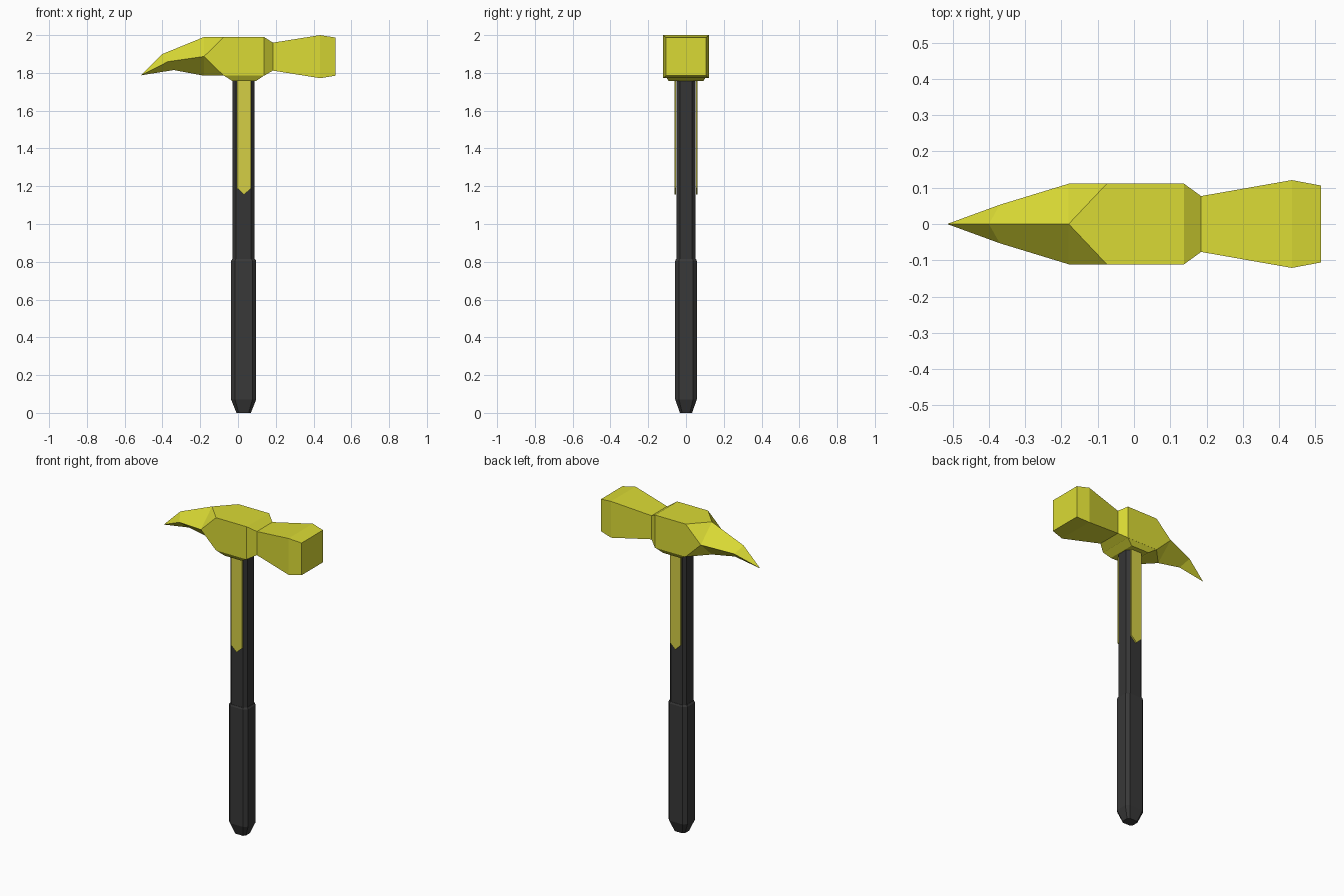
import bpy, bmesh
from mathutils import Vector

if "Cube" in bpy.data.objects:
    bpy.data.objects.remove(bpy.data.objects["Cube"])


def material(name, rgb):
    m = bpy.data.materials.new(name)
    m.diffuse_color = (*rgb, 1)
    m.use_nodes = True
    m.node_tree.nodes["Principled BSDF"].inputs["Base Color"].default_value = m.diffuse_color
    return m


YELLOW = material("yellow", (0.70, 0.70, 0.035))
PLATE = material("dull_yellow", (0.66, 0.62, 0.06))
BLACK = material("black", (0.036, 0.036, 0.036))
GRIP = material("dark_grey", (0.040, 0.040, 0.040))


def finish(name, bm, mat):
    bmesh.ops.recalc_face_normals(bm, faces=bm.faces)
    me = bpy.data.meshes.new(name)
    bm.to_mesh(me)
    bm.free()
    me.materials.append(mat)
    ob = bpy.data.objects.new(name, me)
    bpy.context.collection.objects.link(ob)
    return ob


def loft(name, rings, mat):
    """Skin equal-sized rings; a one-point last ring makes a tip."""
    bm = bmesh.new()
    vs = [[bm.verts.new(p) for p in r] for r in rings]
    bm.faces.new(vs[0])
    for a, b in zip(vs, vs[1:]):
        n = len(a)
        for i in range(n):
            j = (i + 1) % n
            bm.faces.new((a[i], a[j], b[0]) if len(b) == 1 else (a[i], a[j], b[j], b[i]))
    if len(vs[-1]) > 2:
        bm.faces.new(vs[-1])
    return finish(name, bm, mat)


def octagon(z, hx, hy, c, cx=0.03):
    pts = [(hx, hy - c), (hx - c, hy), (c - hx, hy), (-hx, hy - c),
           (-hx, c - hy), (c - hx, -hy), (hx - c, -hy), (hx, c - hy)]
    return [(x + cx, y, z) for x, y in pts]


def rect_x(x, hy, z0, z1):
    return [(x, -hy, z0), (x, hy, z0), (x, hy, z1), (x, -hy, z1)]


def rect_z(z, x0, x1, hy):
    return [(x0, -hy, z), (x1, -hy, z), (x1, hy, z), (x0, hy, z)]


# handle: thin shaft and thicker grip with tapered butt
loft("shaft", [octagon(0.80, 0.058, 0.051, 0.018), octagon(1.79, 0.058, 0.051, 0.018)], BLACK)
loft("grip", [octagon(0.0, 0.038, 0.032, 0.012), octagon(0.07, 0.066, 0.057, 0.02),
              octagon(0.805, 0.066, 0.057, 0.02), octagon(0.815, 0.060, 0.053, 0.018)], GRIP)

# pointed side plates on front and back of the shaft
outline = [(-0.005, 1.78), (-0.005, 1.19), (0.032, 1.155), (0.07, 1.19), (0.07, 1.78)]
for s, name in ((-1, "front_plate"), (1, "back_plate")):
    loft(name, [[(x, s * y, z) for x, z in outline] for y in (0.052, 0.061)], PLATE)

# head body: box whose left end turns into a diamond section
bm = bmesh.new()
pts = [(-0.18, 0, 1.99), (-0.18, 0, 1.785), (-0.18, 0.111, 1.887), (-0.18, -0.111, 1.887)]
for x in (-0.075, 0.138):
    pts += rect_x(x, 0.111, 1.785, 1.99)
for p in pts:
    bm.verts.new(Vector(p))
bmesh.ops.convex_hull(bm, input=bm.verts)
bmesh.ops.dissolve_limit(bm, angle_limit=0.01, verts=bm.verts, edges=bm.edges)
finish("head_body", bm, YELLOW)

# pick: diamond section narrowing to a drooping tip
loft("pick", [
    [(-0.18, 0, 1.99), (-0.18, 0.111, 1.887), (-0.18, 0, 1.785), (-0.18, -0.111, 1.887)],
    [(-0.40, 0, 1.90), (-0.37, 0.053, 1.86), (-0.34, 0, 1.815), (-0.37, -0.053, 1.86)],
    [(-0.515, 0, 1.787)]], YELLOW)

# striking end: narrow neck flaring to a square face
loft("striking_end", [rect_x(0.138, 0.111, 1.785, 1.99), rect_x(0.185, 0.077, 1.812, 1.96),
                      rect_x(0.435, 0.121, 1.772, 2.0), rect_x(0.515, 0.106, 1.785, 1.987)], YELLOW)

# collar under the head
loft("collar", [rect_z(1.786, -0.075, 0.138, 0.111), rect_z(1.757, -0.03, 0.095, 0.092)], YELLOW)
